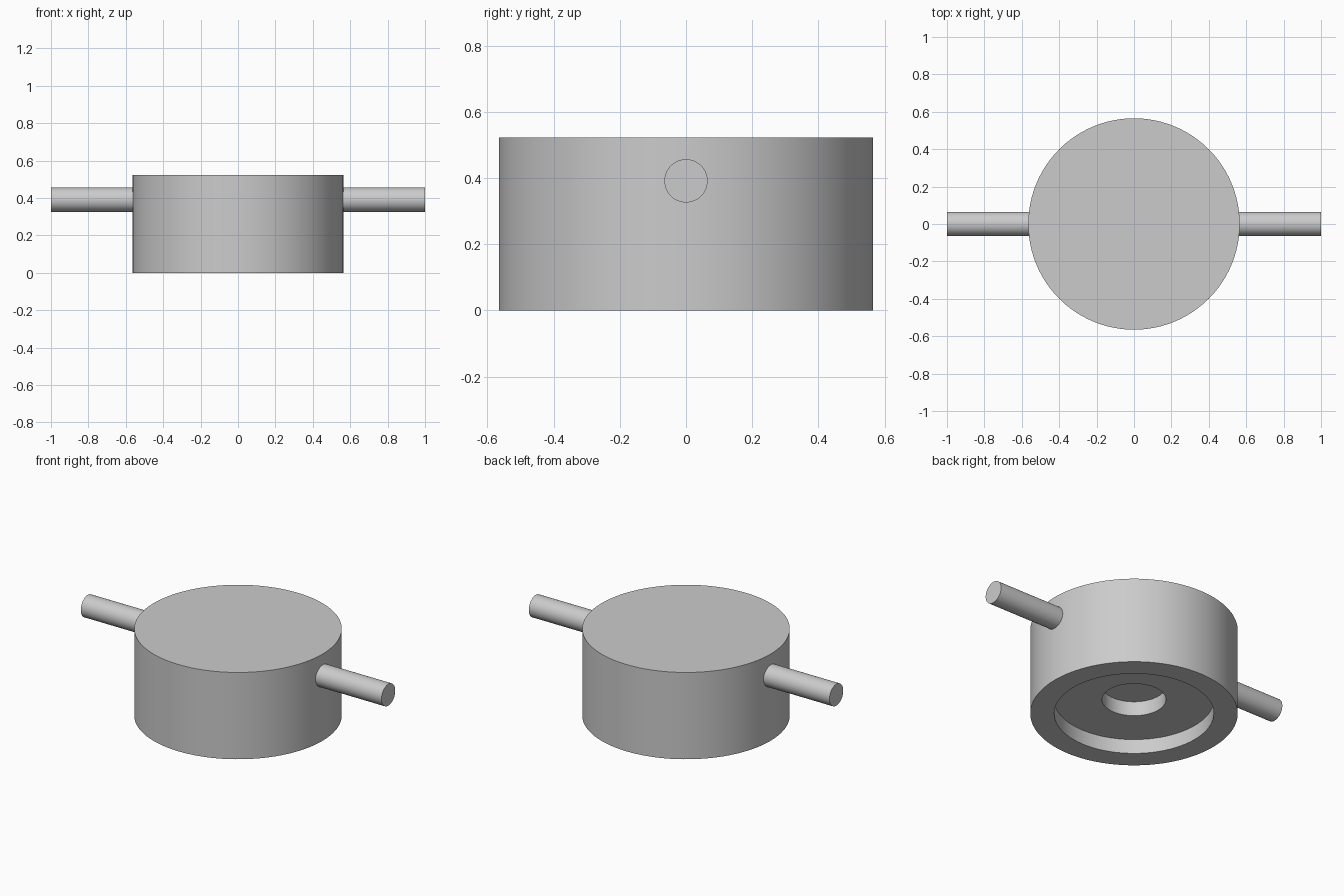
import bpy, bmesh, math
from mathutils import Matrix, Vector

cube = bpy.data.objects.get("Cube")
if cube:
    bpy.data.objects.remove(cube, do_unlink=True)

U = 1 / 23          # design unit: overall length is 46 units
SEGMENTS = 96

grey = bpy.data.materials.new("plain grey")
grey.use_nodes = True
colour = (0.6, 0.6, 0.6, 1)
grey.diffuse_color = colour
grey.node_tree.nodes["Principled BSDF"].inputs["Base Color"].default_value = colour


def lathe(name, profile, matrix=Matrix()):
    """Spin a (radius, height) profile around the local z axis."""
    bm = bmesh.new()
    verts = [bm.verts.new((r * U, 0, h * U)) for r, h in profile]
    edges = [bm.edges.new(pair) for pair in zip(verts, verts[1:])]
    bmesh.ops.spin(bm, geom=verts + edges, cent=(0, 0, 0), axis=(0, 0, 1),
                   angle=math.tau, steps=SEGMENTS, use_merge=True)
    bmesh.ops.remove_doubles(bm, verts=bm.verts, dist=1e-5)
    bmesh.ops.recalc_face_normals(bm, faces=bm.faces)
    mesh = bpy.data.meshes.new(name)
    bm.to_mesh(mesh)
    bm.free()
    mesh.materials.append(grey)
    obj = bpy.data.objects.new(name, mesh)
    obj.matrix_world = matrix
    bpy.context.collection.objects.link(obj)
    bpy.ops.object.select_all(action='DESELECT')
    obj.select_set(True)
    bpy.context.view_layer.objects.active = obj
    bpy.ops.object.shade_smooth_by_angle(angle=math.radians(30))
    return obj


# Round body with a stepped recess in its underside
lathe("body", [(0, 12), (13, 12), (13, 0), (10, 0), (10, 2),
               (4, 2), (4, 4), (0, 4)])

# One side rod on each side, rooted inside the body
for side, name in ((1, "left_rod"), (-1, "right_rod")):
    place = (Matrix.Translation(Vector((0, 0, 9 * U)))
             @ Matrix.Rotation(side * math.pi / 2, 4, 'Y'))
    lathe(name, [(0, 12), (1.5, 12), (1.5, 23), (0, 23)], place)
